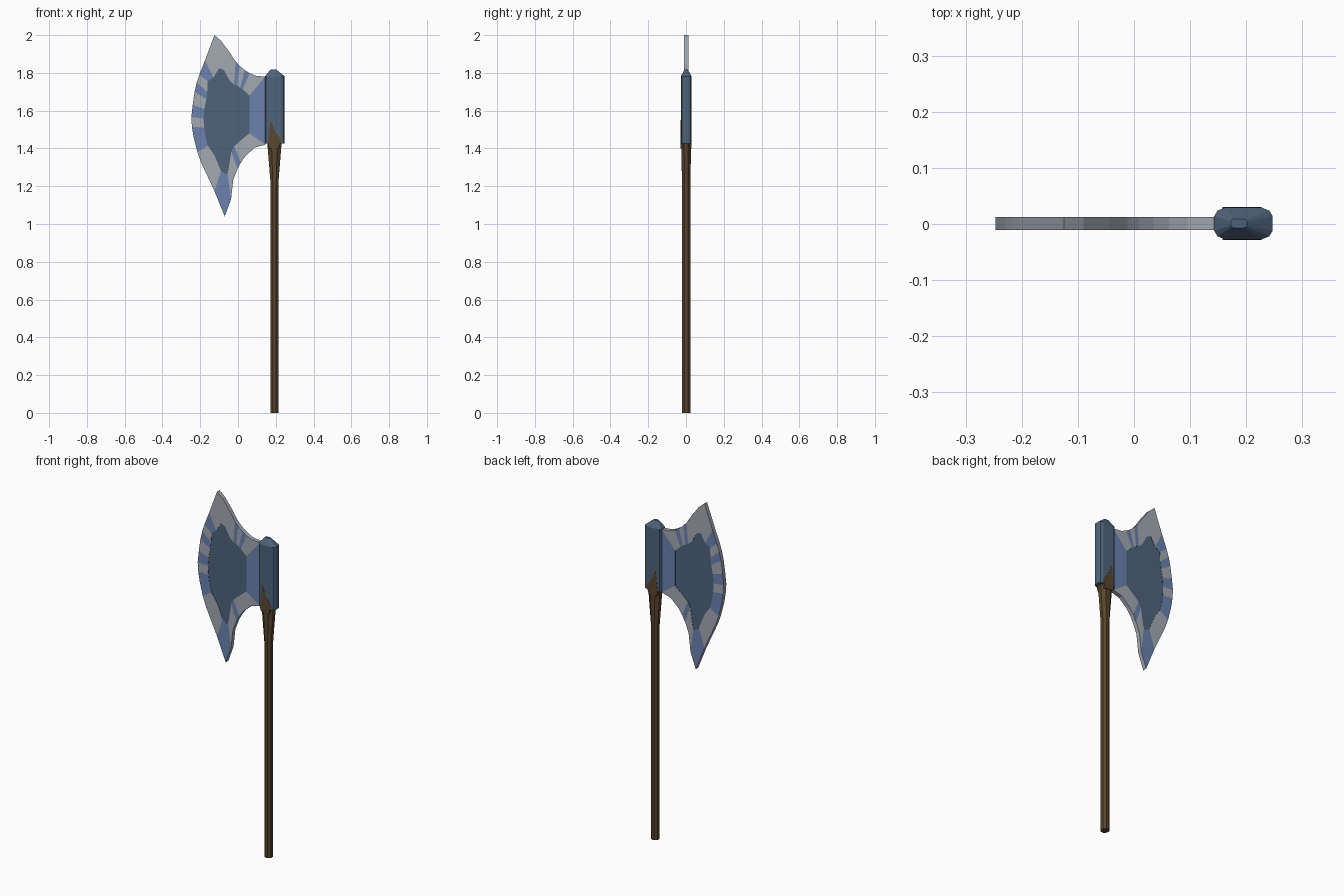
import bpy, bmesh, math

if "Cube" in bpy.data.objects:
    bpy.data.objects.remove(bpy.data.objects["Cube"])


def material(name, rgb):
    m = bpy.data.materials.new(name)
    m.diffuse_color = (*rgb, 1)
    m.use_nodes = True
    m.node_tree.nodes["Principled BSDF"].inputs["Base Color"].default_value = m.diffuse_color
    return m


STEEL = material("dark steel", (0.078, 0.127, 0.195))
GREY = material("edge grey", (0.37, 0.40, 0.45))
BLUE = material("streak blue", (0.145, 0.225, 0.43))
WOOD = material("brown wood", (0.10, 0.062, 0.027))
YC = 0.001  # middle plane of the axe


def finish(name, bm, mats):
    bmesh.ops.recalc_face_normals(bm, faces=bm.faces)
    me = bpy.data.meshes.new(name)
    bm.to_mesh(me)
    bm.free()
    for m in mats:
        me.materials.append(m)
    ob = bpy.data.objects.new(name, me)
    bpy.context.collection.objects.link(ob)
    return ob


def loft(name, rings, mat):
    """Skin a stack of equal-length point rings and cap both ends."""
    bm = bmesh.new()
    vs = [[bm.verts.new(p) for p in r] for r in rings]
    n = len(vs[0])
    for a, b in zip(vs, vs[1:]):
        for i in range(n):
            j = (i + 1) % n
            bm.faces.new((a[i], a[j], b[j], b[i]))
    bm.faces.new(vs[0])
    bm.faces.new(vs[-1])
    return finish(name, bm, [mat])


def octagon(cx, rx, ry, z):
    k = math.cos(math.pi / 8)
    return [(cx + rx / k * math.cos(math.pi * (i + .5) / 4),
             YC + ry / k * math.sin(math.pi * (i + .5) / 4), z) for i in range(8)]


def prism(name, pts, half, mat):
    return loft(name, [[(x, YC + s * half, z) for x, z in pts] for s in (-1, 1)], mat)


# blade border: outer edge, matching inner edge, colour of each segment
outer = [(-.125, 2), (-.09, 1.97), (-.045, 1.91), (-.012, 1.86), (.008, 1.838),
         (.035, 1.815), (.062, 1.798), (.095, 1.785), (.145, 1.78),
         (.145, 1.42), (.09, 1.405), (.04, 1.36), (.015, 1.325), (-.003, 1.29),
         (-.025, 1.235), (-.037, 1.13), (-.07, 1.04), (-.125, 1.175),
         (-.195, 1.325), (-.215, 1.38), (-.235, 1.46), (-.244, 1.515),
         (-.247, 1.565), (-.24, 1.63), (-.23, 1.70), (-.218, 1.75),
         (-.205, 1.79), (-.175, 1.865)]
inner = [(-.10, 1.825), (-.075, 1.815), (-.045, 1.76), (-.022, 1.737), (-.003, 1.732),
         (.012, 1.722), (.025, 1.712), (.04, 1.70), (.06, 1.68),
         (.06, 1.48), (.03, 1.455), (0, 1.43), (-.02, 1.412), (-.035, 1.385),
         (-.045, 1.32), (-.055, 1.265), (-.068, 1.265), (-.09, 1.28),
         (-.125, 1.365), (-.16, 1.415), (-.172, 1.46), (-.18, 1.51),
         (-.183, 1.56), (-.178, 1.61), (-.168, 1.66), (-.163, 1.70),
         (-.16, 1.755), (-.13, 1.775)]
colours = "GGGBGBGGBGGGBGGBBGGBBGBGBGBG"

bm = bmesh.new()
H, R = 0.0115, 0.0100
n = len(outer)
layers = []
for s in (-1, 1):
    o = [bm.verts.new((x, YC + s * H, z)) for x, z in outer]
    i_ = [bm.verts.new((x, YC + s * H, z)) for x, z in inner]
    p = [bm.verts.new((x, YC + s * R, z)) for x, z in inner]
    layers.append(o)
    for a in range(n):
        b = (a + 1) % n
        f = bm.faces.new((o[a], o[b], i_[b], i_[a]))
        f.material_index = 1 if colours[a] == "B" else 0
        bm.faces.new((i_[a], i_[b], p[b], p[a])).material_index = 2
    bm.faces.new(p).material_index = 2  # recessed centre panel
for a in range(n):
    b = (a + 1) % n
    bm.faces.new((layers[0][a], layers[0][b], layers[1][b], layers[1][a]))
finish("axe_blade", bm, [GREY, BLUE, STEEL])

# steel socket: twelve-sided sleeve with a low pointed cap
quarter = [(.052, .013), (.046, .023), (.032, .0285)]
section = (quarter + [(-x, y) for x, y in reversed(quarter)]
           + [(-x, -y) for x, y in quarter] + [(x, -y) for x, y in reversed(quarter)])


def sleeve(cx, sx, sy, z):
    return [(cx + x * sx, YC + y * sy, z) for x, y in section]


loft("socket", [sleeve(.195, 1, 1, 1.425), sleeve(.195, 1, 1, 1.782),
                sleeve(.187, .28, .28, 1.818)], STEEL)

# wooden handle flaring into the socket
loft("handle", [octagon(.193, .021, .0225, 0), octagon(.193, .021, .0225, 1.22),
                octagon(.193, .038, .026, 1.43)], WOOD)

# wooden tongue showing through both sides of the socket
prism("handle_tongue", [(.165, 1.40), (.158, 1.425), (.172, 1.55), (.198, 1.485),
                        (.227, 1.45), (.223, 1.425), (.215, 1.40)], .0293, WOOD)
